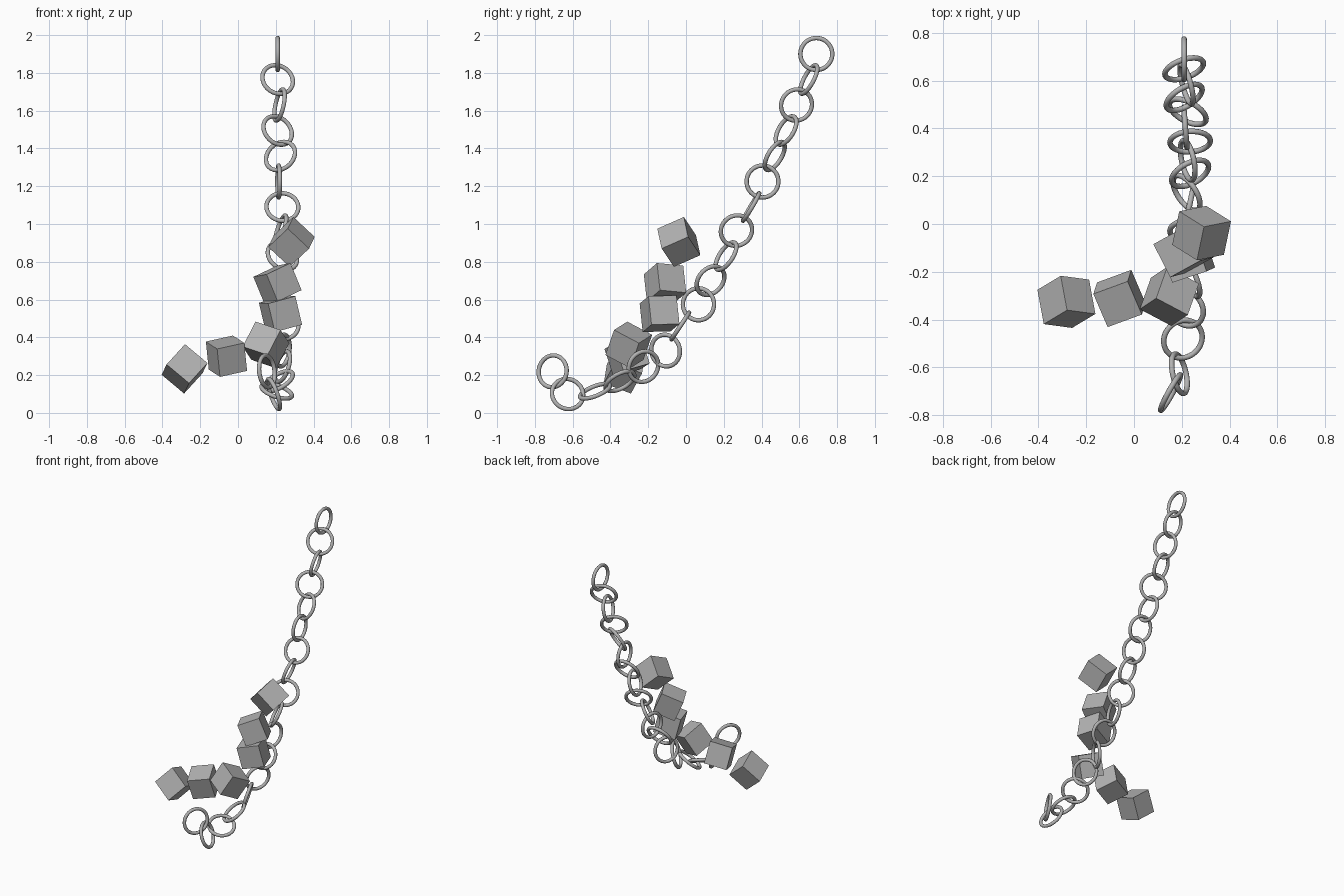
import bpy
from mathutils import Vector, Matrix

cube = bpy.data.objects.get("Cube")
if cube:
    bpy.data.objects.remove(cube, do_unlink=True)

LINK_RADIUS, WIRE_RADIUS, BLOCK_SIZE = 0.0845, 0.0115, 0.156

steel = bpy.data.materials.new("grey_steel")
steel.use_nodes = True
steel.diffuse_color = (0.45, 0.45, 0.45, 1)
steel.node_tree.nodes["Principled BSDF"].inputs["Base Color"].default_value = (0.45, 0.45, 0.45, 1)


def add_link(number, centre, axis):
    """Round chain link whose hole points along axis."""
    bpy.ops.mesh.primitive_torus_add(
        major_radius=LINK_RADIUS, minor_radius=WIRE_RADIUS,
        major_segments=48, minor_segments=12)
    link = bpy.context.object
    link.name = f"chain_link_{number}"
    turn = Vector(axis).to_track_quat('Z', 'Y').to_matrix().to_4x4()
    link.matrix_world = Matrix.Translation(centre) @ turn
    link.data.materials.append(steel)
    bpy.ops.object.shade_smooth()


def add_block(number, centre, edge_a, edge_b):
    """Cube turned so that two of its edges follow the given directions."""
    a = Vector(edge_a).normalized()
    c = a.cross(Vector(edge_b)).normalized()
    b = c.cross(a)
    bpy.ops.mesh.primitive_cube_add(size=BLOCK_SIZE)
    block = bpy.context.object
    block.name = f"block_{number}"
    turn = Matrix((a, b, c)).transposed().to_4x4()
    block.matrix_world = Matrix.Translation(centre) @ turn
    block.data.materials.append(steel)


# Hanging chain from top to bottom: centre, hole axis
links = [
    ((.21, .69, 1.9), (1, 0, 0)),
    ((.21, .65, 1.765), (-.3, .85, -.45)),
    ((.22, .585, 1.63), (.93, .25, -.2)),
    ((.21, .53, 1.495), (-.45, .75, -.45)),
    ((.225, .47, 1.36), (.4, .75, -.45)),
    ((.215, .405, 1.225), (1, .08, 0)),
    ((.235, .345, 1.09), (-.05, .85, -.5)),
    ((.225, .267, .965), (.93, .2, -.3)),
    ((.235, .212, .83), (-.4, .75, -.5)),
    ((.22, .13, .7), (.75, .5, -.45)),
    ((.23, .066, .575), (.95, -.2, 0)),
    ((.235, -.03, .46), (0, .83, -.55)),
    ((.235, -.108, .33), (.87, -.43, -.12)),
    ((.235, -.225, .245), (.87, .38, -.28)),
    ((.215, -.35, .168), (.45, .42, -.78)),
    ((.205, -.482, .115), (-.3, .35, -.88)),
    ((.19, -.627, .1), (.9, .2, .32)),
    ((.153, -.706, .22), (.87, -.48, .1)),
]
for i, (centre, axis) in enumerate(links, 1):
    add_link(i, centre, axis)

# Tumbling blocks from top to bottom: centre, two edge directions
blocks = [
    ((.283, -.038, .905), (.64, -.4, .6), (-.19, -.9, -.4)),
    ((.209, -.111, .685), (.8, .44, .38), (.37, .1, -.9)),
    ((.225, -.14, .525), (.92, .3, .25), (.22, .1, -.97)),
    ((.148, -.303, .36), (.3, .85, -.45), (.84, -.45, -.28)),
    ((-.061, -.312, .3), (.9, .33, .2), (-.36, .88, .25)),
    ((-.283, -.326, .233), (-.17, .92, -.35), (.74, -.1, -.62)),
]
for i, (centre, edge_a, edge_b) in enumerate(blocks, 1):
    add_block(i, centre, edge_a, edge_b)
